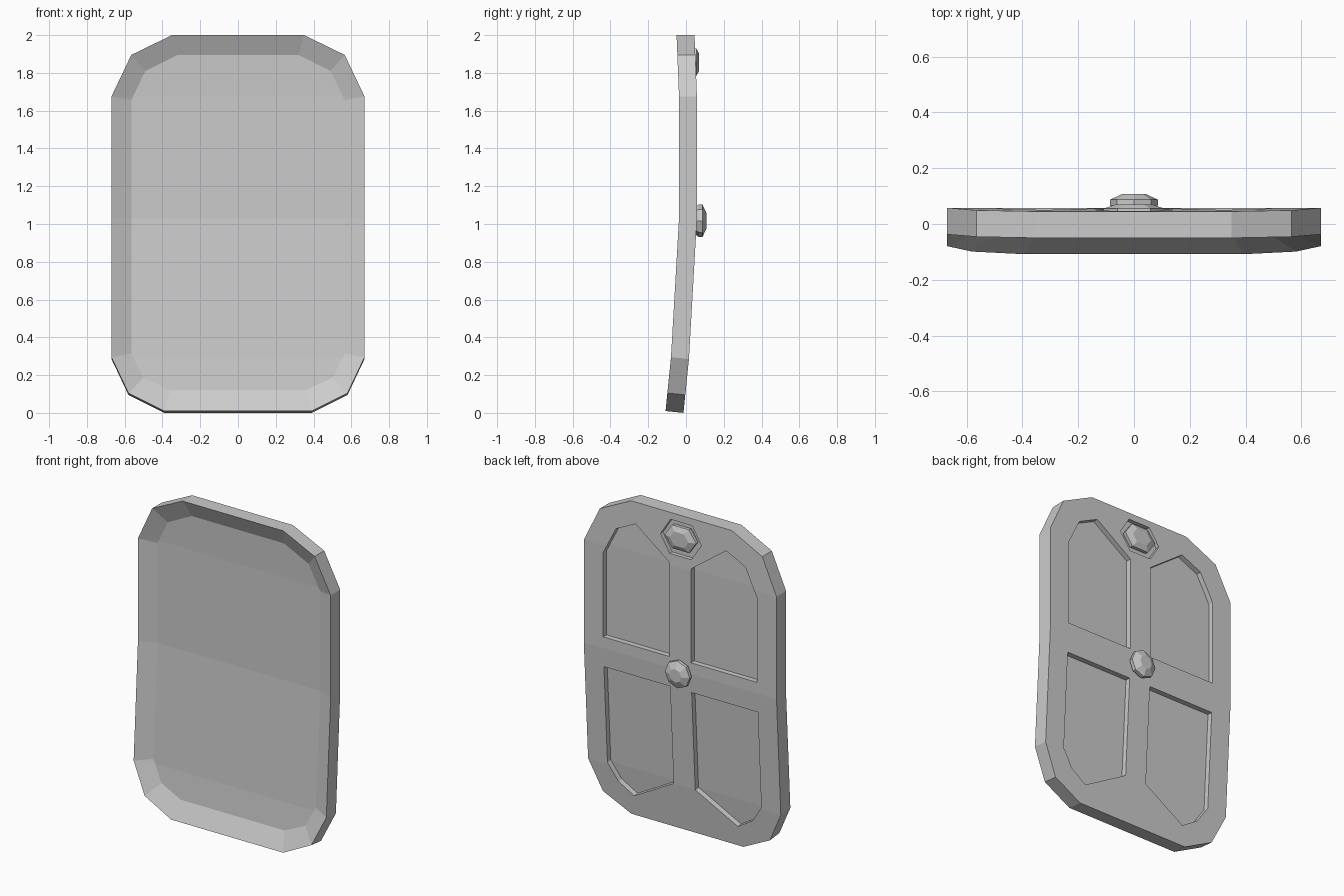
import bpy, bmesh, math

if "Cube" in bpy.data.objects:
    bpy.data.objects.remove(bpy.data.objects["Cube"])

HALF = 0.0475  # half thickness of the slab


def mirrored(half):
    """Close a right-hand half outline (top to bottom) with its mirror image."""
    return half + [(-x, z) for x, z in reversed(half)]


def loft(bm, rings):
    """Skin between rings given as (y, outline of (x, z)), with flat caps."""
    loops = [[bm.verts.new((x, y, z)) for x, z in pts] for y, pts in rings]
    for a, b in zip(loops, loops[1:]):
        for i in range(len(a)):
            j = (i + 1) % len(a)
            bm.faces.new((a[i], a[j], b[j], b[i]))
    bm.faces.new(loops[0])
    bm.faces.new(loops[-1])


def make_object(name, bm):
    bmesh.ops.recalc_face_normals(bm, faces=bm.faces)
    mesh = bpy.data.meshes.new(name)
    bm.to_mesh(mesh)
    bm.free()
    obj = bpy.data.objects.new(name, mesh)
    bpy.context.collection.objects.link(obj)
    return obj


def scaled(pts, sx, sz, cz):
    return [(x * sx, cz + z * sz) for x, z in pts]


# Slab with a sloped rim around the dished front
outline = mirrored([(0.35, 2.0), (0.565, 1.895), (0.67, 1.675),
                    (0.67, 0.29), (0.58, 0.10), (0.39, 0.005)])
dish = mirrored([(0.32, 1.895), (0.49, 1.81), (0.565, 1.655),
                 (0.565, 0.315), (0.50, 0.185), (0.36, 0.12)])
bm = bmesh.new()
loft(bm, [(HALF, outline), (-HALF, outline), (-0.003, dish)])
slab = make_object("shield_plate", bm)

# Cutter for the four back panels and the hexagonal socket
upper = [(0.535, 1.10), (0.535, 1.63), (0.45, 1.80),
         (0.315, 1.865), (0.075, 1.69), (0.075, 1.10)]
lower = [(0.535, 0.91), (0.535, 0.30), (0.465, 0.195),
         (0.36, 0.13), (0.075, 0.29), (0.075, 0.91)]
hexagon = [(1, 0), (0.53, 1), (-0.53, 1), (-1, 0), (-0.53, -1), (0.53, -1)]
bm = bmesh.new()
for panel in (upper, lower):
    for side in (1, -1):
        pts = [(side * x, z) for x, z in panel]
        loft(bm, [(HALF - 0.033, pts), (0.2, pts)])
socket = scaled(hexagon, 0.142, 0.105, 1.852)
loft(bm, [(HALF - 0.025, socket), (0.2, socket)])
cutter = make_object("panel_cutter", bm)
cutter.hide_render = True

cut = slab.modifiers.new("panels", 'BOOLEAN')
cut.operation = 'DIFFERENCE'
cut.solver = 'EXACT'
cut.object = cutter
bpy.context.view_layer.update()
cut_slab = slab.evaluated_get(bpy.context.evaluated_depsgraph_get())
bm = bmesh.new()
bm.from_mesh(cut_slab.to_mesh())
cut_slab.to_mesh_clear()
slab.modifiers.clear()
bpy.data.objects.remove(cutter)

# Bow of the slab: y offset at each height
bow = [(-0.1, -0.07), (0.01, -0.0605), (0.29, -0.032),
       (1.03, 0.0105), (1.675, 0.0105), (2.1, -0.0065)]


def shift(z):
    for (z0, s0), (z1, s1) in zip(bow, bow[1:]):
        if z <= z1:
            return s0 + (s1 - s0) * (z - z0) / (z1 - z0)
    return bow[-1][1]


for z, _ in bow[2:5]:
    bmesh.ops.bisect_plane(bm, geom=bm.verts[:] + bm.edges[:] + bm.faces[:],
                           plane_co=(0, 0, z), plane_no=(0, 0, 1), dist=1e-5)
for v in bm.verts:
    y, z = v.co.y, v.co.z
    v.co.y = y + shift(z)
    if z < 0.5:
        v.co.z = z - 0.1 * y
bmesh.ops.recalc_face_normals(bm, faces=bm.faces)
bm.to_mesh(slab.data)
bm.free()

# Faceted hexagonal stud in the socket
bm = bmesh.new()
loft(bm, [(y, scaled(hexagon, 0.11 * k, 0.073 * k, 1.857))
          for y, k in ((0.018, 0.9), (0.042, 1.0), (0.055, 1.0), (0.07, 0.6))])
make_object("top_stud", bm)

# Faceted octagonal stud at the crossing of the bars
octagon = [(math.cos(i * math.pi / 4), math.sin(i * math.pi / 4)) for i in range(8)]
bm = bmesh.new()
loft(bm, [(y, scaled(octagon, r, r, 1.017))
          for y, r in ((0.045, 0.07), (0.068, 0.086), (0.087, 0.086), (0.108, 0.042))])
make_object("centre_stud", bm)
